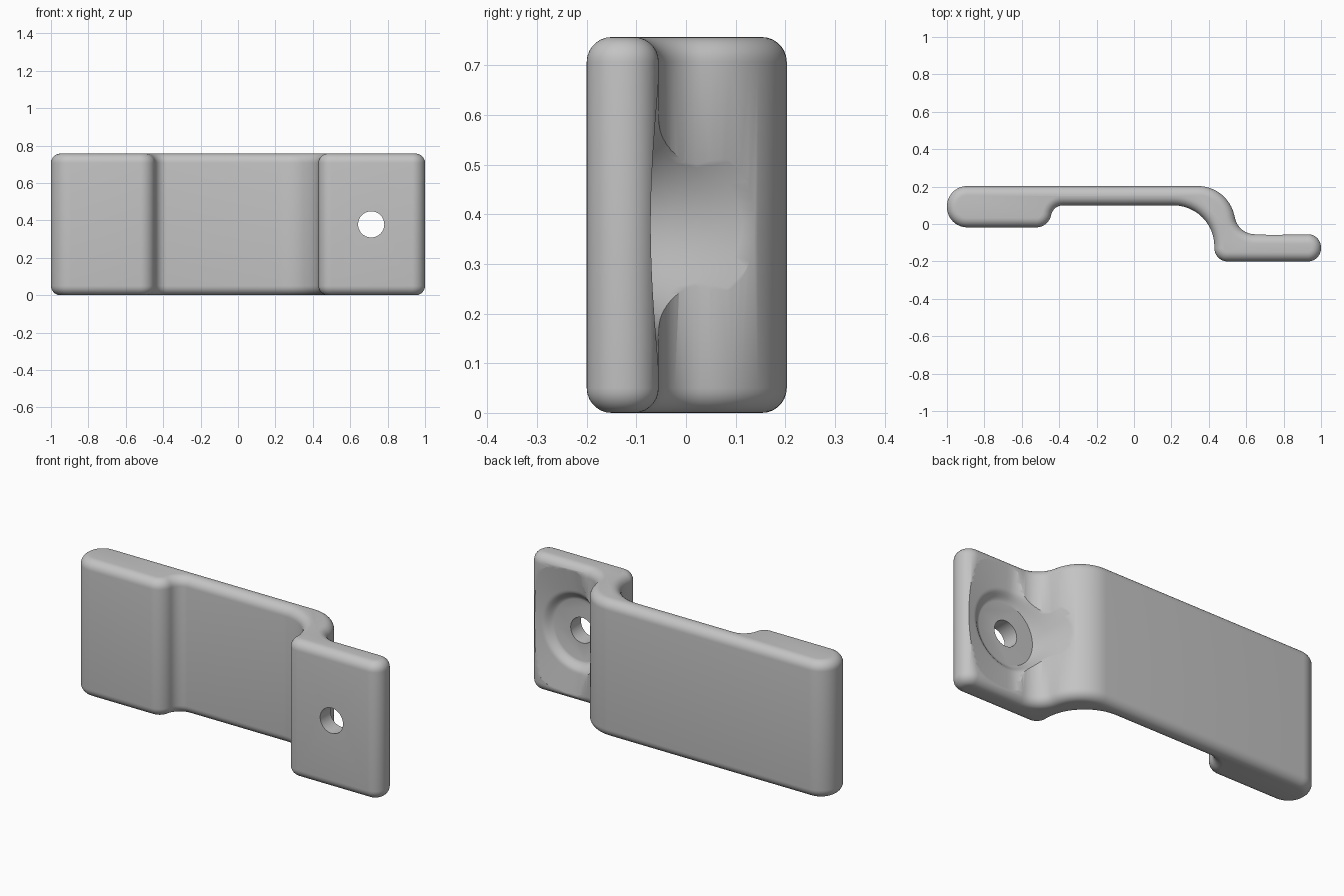
import bpy, bmesh
from math import sin, cos, tan, pi
from mathutils import Vector, Matrix

if "Cube" in bpy.data.objects:
    bpy.data.objects.remove(bpy.data.objects["Cube"], do_unlink=True)

HEIGHT = 0.757
HOLE = Vector((0.712, 0, HEIGHT / 2))

grey = bpy.data.materials.new("plain grey")
grey.use_nodes = True
grey.diffuse_color = (0.55, 0.55, 0.55, 1)
grey.node_tree.nodes["Principled BSDF"].inputs["Base Color"].default_value = grey.diffuse_color


def make_object(name, bm):
    bmesh.ops.recalc_face_normals(bm, faces=bm.faces[:])
    mesh = bpy.data.meshes.new(name)
    bm.to_mesh(mesh)
    bm.free()
    mesh.materials.append(grey)
    obj = bpy.data.objects.new(name, mesh)
    bpy.context.collection.objects.link(obj)
    return obj


def rounded_outline(corners, steps=12):
    """Replace each (x, y, radius) corner with a tangent arc."""
    points = []
    for i, (x, y, radius) in enumerate(corners):
        p = Vector((x, y))
        a = (Vector(corners[i - 1][:2]) - p).normalized()
        b = (Vector(corners[(i + 1) % len(corners)][:2]) - p).normalized()
        half = a.angle(b) / 2
        centre = p + (a + b).normalized() * radius / sin(half)
        start = p + a * radius / tan(half) - centre
        end = p + b * radius / tan(half) - centre
        sweep = pi - 2 * half
        for k in range(steps + 1):
            t = k / steps
            points.append(centre + (start * sin((1 - t) * sweep) + end * sin(t * sweep)) / sin(sweep))
    return points


# Bent strip: grip, thin span, riser and tab, extruded upwards
corners = [(-1, 0.203, 0.108), (-1, -0.018, 0.108), (-0.46, -0.018, 0.08),
           (-0.43, 0.1, 0.065), (0.43, 0.1, 0.22), (0.43, -0.2, 0.07),
           (1, -0.2, 0.07), (1, -0.055, 0.07), (0.56, -0.055, 0.11), (0.5, 0.203, 0.2)]
bm = bmesh.new()
base = bm.faces.new([bm.verts.new((p.x, p.y, 0)) for p in rounded_outline(corners)])
top = bmesh.ops.extrude_face_region(bm, geom=[base], use_keep_orig=True)["geom"]
bmesh.ops.translate(bm, vec=(0, 0, HEIGHT), verts=[g for g in top if isinstance(g, bmesh.types.BMVert)])
bmesh.ops.recalc_face_normals(bm, faces=bm.faces[:])
rims = [e for e in bm.edges if abs(e.verts[0].co.z - e.verts[1].co.z) < 1e-5]
bmesh.ops.bevel(bm, geom=rims, offset=0.05, segments=7, profile=0.5,
                affect='EDGES', clamp_overlap=False)
bracket = make_object("bent_bracket", bm)


# Dished recess behind the tab: flat floor, soft rim, steep against the riser
def dish_depth(r, angle):
    t = min(max((r - 0.17) / 0.05, 0), 1)
    slope = 0.15 + 4 * max(0, -cos(angle)) ** 2
    return min(-0.11 + 0.025 * t * t * (3 - 2 * t) + slope * max(0, r - 0.17), 0.25)


bm = bmesh.new()
SIDES = 64
rings = []
for r in [0.168 + 0.01 * i for i in range(21)]:
    rings.append([bm.verts.new((HOLE.x + r * cos(a), dish_depth(r, a), HOLE.z + r * sin(a)))
                  for a in (2 * pi * k / SIDES for k in range(SIDES))])
rings.append([bm.verts.new((v.co.x, 0.35, v.co.z)) for v in rings[-1]])
for lower, upper in zip(rings, rings[1:]):
    for k in range(SIDES):
        n = (k + 1) % SIDES
        bm.faces.new((lower[k], lower[n], upper[n], upper[k]))
bm.faces.new(rings[0])
bm.faces.new(rings[-1])
recess_cutter = make_object("recess_cutter", bm)

# Screw hole through the tab
bm = bmesh.new()
bmesh.ops.create_cone(bm, cap_ends=True, segments=40, radius1=0.07, radius2=0.07, depth=0.6,
                      matrix=Matrix.Translation(HOLE) @ Matrix.Rotation(pi / 2, 4, 'X'))
hole_cutter = make_object("hole_cutter", bm)

for cutter in (recess_cutter, hole_cutter):
    cutter.hide_render = True
    cutter.hide_viewport = True
    cut = bracket.modifiers.new(cutter.name, 'BOOLEAN')
    cut.operation = 'DIFFERENCE'
    cut.solver = 'EXACT'
    cut.object = cutter

# Apply the cuts, drop the helpers and smooth the soft surfaces
bpy.context.view_layer.update()
graph = bpy.context.evaluated_depsgraph_get()
finished = bpy.data.meshes.new_from_object(bracket.evaluated_get(graph))
bracket.modifiers.clear()
bracket.data = finished
for cutter in (recess_cutter, hole_cutter):
    bpy.data.objects.remove(cutter, do_unlink=True)
bpy.ops.object.select_all(action='DESELECT')
bracket.select_set(True)
bpy.context.view_layer.objects.active = bracket
bpy.ops.object.shade_smooth_by_angle(angle=0.6)
